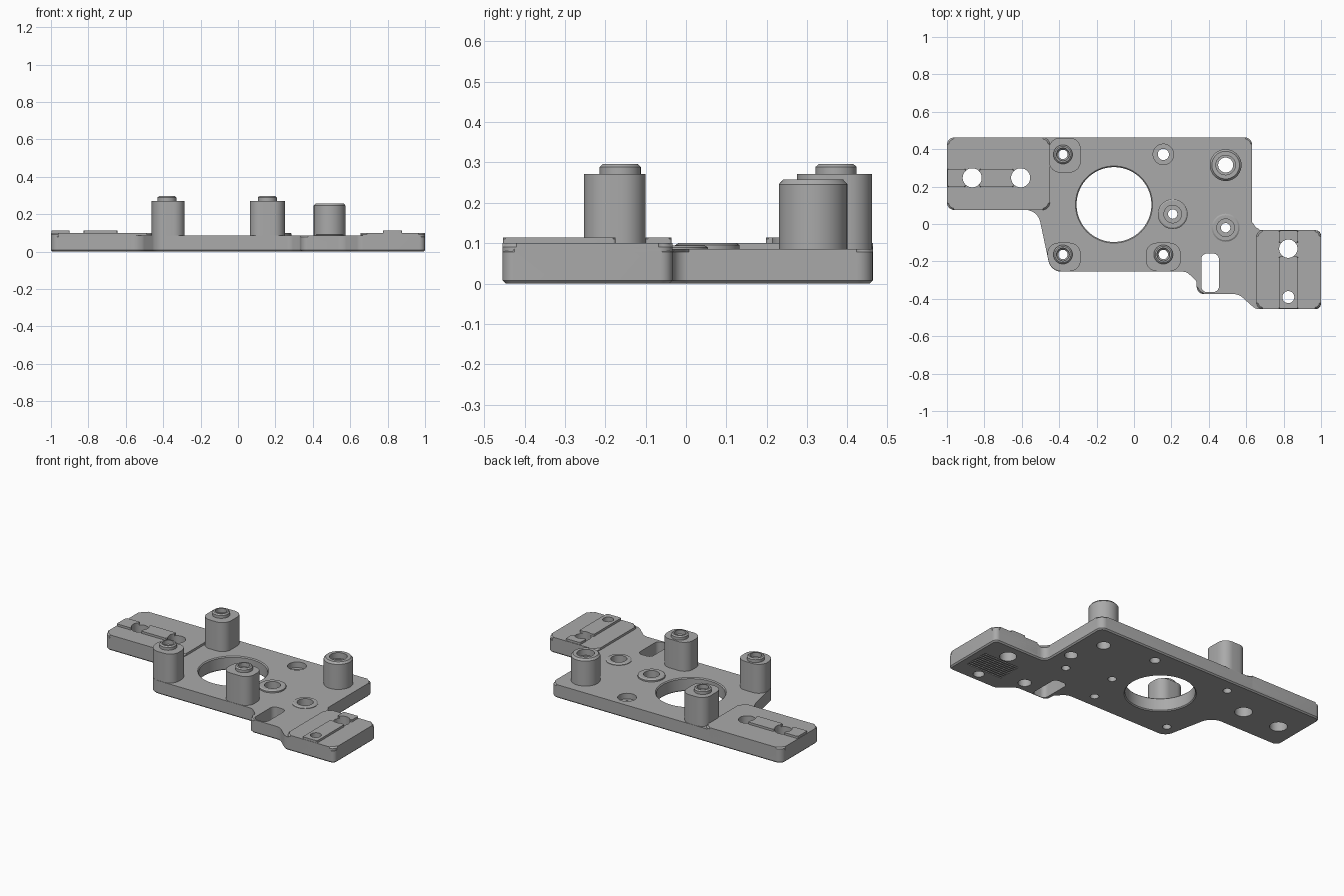
import bpy, bmesh, math
from mathutils import Vector

if "Cube" in bpy.data.objects:
    bpy.data.objects.remove(bpy.data.objects["Cube"], do_unlink=True)

grey = bpy.data.materials.new("plain_grey")
grey.use_nodes = True
grey.diffuse_color = (0.4, 0.4, 0.4, 1)
grey.node_tree.nodes["Principled BSDF"].inputs["Base Color"].default_value = (0.4, 0.4, 0.4, 1)


def make_object(name, bm):
    bmesh.ops.recalc_face_normals(bm, faces=bm.faces)
    mesh = bpy.data.meshes.new(name)
    bm.to_mesh(mesh)
    bm.free()
    mesh.materials.append(grey)
    obj = bpy.data.objects.new(name, mesh)
    bpy.context.scene.collection.objects.link(obj)
    return obj


def rounded(corners, steps=8):
    """Outline with a tangent arc at every (x, y, radius) corner."""
    out, n = [], len(corners)
    for i, (x, y, r) in enumerate(corners):
        p = Vector((x, y))
        a = (Vector(corners[i - 1][:2]) - p).normalized()
        b = (Vector(corners[(i + 1) % n][:2]) - p).normalized()
        if r == 0:
            out.append(p)
            continue
        half = a.angle(b) / 2
        centre = p + (a + b).normalized() * (r / math.sin(half))
        start = p + a * (r / math.tan(half)) - centre
        end = p + b * (r / math.tan(half)) - centre
        sweep = start.angle(end)
        for k in range(steps + 1):
            t = k / steps
            out.append(centre + (start * math.sin((1 - t) * sweep)
                                 + end * math.sin(t * sweep)) / math.sin(sweep))
    return out


def box_outline(x0, x1, y0, y1, r):
    return [(x0, y0, r), (x1, y0, r), (x1, y1, r), (x0, y1, r)]


def add_prism(bm, corners, z0, z1, top=0.0, bottom=0.0):
    pts = rounded(corners)
    low = [bm.verts.new((p.x, p.y, z0)) for p in pts]
    high = [bm.verts.new((p.x, p.y, z1)) for p in pts]
    base, cap = bm.faces.new(low[::-1]), bm.faces.new(high)
    for i in range(len(pts)):
        j = (i + 1) % len(pts)
        bm.faces.new((low[i], low[j], high[j], high[i]))
    for face, size in ((cap, top), (base, bottom)):
        if size:
            bmesh.ops.bevel(bm, geom=list(face.edges), offset=size,
                            segments=1, affect='EDGES')


def prism(name, corners, z0, z1, top=0.0, bottom=0.0):
    bm = bmesh.new()
    add_prism(bm, corners, z0, z1, top, bottom)
    return make_object(name, bm)


def add_lathe(bm, x, y, profile, sides=40):
    """Closed turned solid from (radius, z) pairs, bottom to top."""
    rings = [[bm.verts.new((x + r * math.cos(math.tau * k / sides),
                            y + r * math.sin(math.tau * k / sides), z))
              for k in range(sides)] for r, z in profile]
    bm.faces.new(rings[0][::-1])
    bm.faces.new(rings[-1])
    for a, b in zip(rings, rings[1:]):
        for k in range(sides):
            j = (k + 1) % sides
            bm.faces.new((a[k], a[j], b[j], b[k]))


def lathe(name, x, y, profile):
    bm = bmesh.new()
    add_lathe(bm, x, y, profile)
    return make_object(name, bm)


# Base plate and its two raised end pads
PLATE, PAD, RAIL = 0.086, 0.1, 0.114
parts = [prism("base_plate", [
    (-1, 0.463, 0.04), (-1, 0.075, 0.04), (-0.515, 0.075, 0.08), (-0.445, -0.255, 0.07),
    (0.28, -0.255, 0.05), (0.335, -0.305, 0.03), (0.335, -0.375, 0.04),
    (0.56, -0.375, 0.07), (0.65, -0.455, 0.05), (1, -0.455, 0.03),
    (1, -0.033, 0.03), (0.632, -0.033, 0.04), (0.632, 0.463, 0.04)],
    0, PLATE, 0.008, 0.008)]
parts.append(prism("right_pad", box_outline(-1, -0.45, 0.075, 0.463, 0.04), 0.02, PAD, 0.009))
parts.append(prism("left_pad", box_outline(0.655, 1, -0.455, -0.033, 0.035), 0.02, PAD, 0.009))

# Locating rails on the pads
for name, x0, x1, y0, y1 in (("right_rail_outer", -0.998, -0.9, 0.198, 0.295),
                             ("right_rail_inner", -0.825, -0.645, 0.198, 0.295),
                             ("left_rail_back", 0.775, 0.877, -0.1, -0.036),
                             ("left_rail_front", 0.775, 0.877, -0.453, -0.175)):
    parts.append(prism(name, box_outline(x0, x1, y0, y1, 0.006), 0.08, RAIL, 0.004))

# Three shaped standoffs with stepped pins
POST = 0.271
posts = {
    "back_right": (-0.38, 0.372, box_outline(-0.455, -0.285, 0.275, 0.461, 0.06)),
    "front_right": (-0.38, -0.163, [(-0.478, -0.1, 0.06), (-0.445, -0.253, 0.07),
                                    (-0.285, -0.253, 0.06), (-0.285, -0.1, 0.06)]),
    "front_left": (0.157, -0.163, box_outline(0.063, 0.25, -0.253, -0.1, 0.06))}
for name, (x, y, outline) in posts.items():
    parts.append(prism(name + "_standoff", outline, 0.03, POST))
    parts.append(lathe(name + "_pin", x, y, [(0.051, 0.2), (0.051, 0.289), (0.043, 0.296)]))

# Round column and two low bosses
COLUMN = (0.49, 0.315)
BOSSES = {"middle_boss": (0.207, 0.053, 0.08, 0.1), "left_boss": (0.49, -0.02, 0.075, 0.094)}
parts.append(lathe("round_column", *COLUMN, [(0.085, 0.03), (0.085, 0.246), (0.074, 0.258)]))
for name, (x, y, r, top) in BOSSES.items():
    parts.append(lathe(name, x, y, [(r, 0.03), (r, top - 0.005), (r - 0.008, top)]))

# Bores, slot and underside grooves cut from every part
bm = bmesh.new()
add_lathe(bm, -0.107, 0.104, [(0.212, -0.006), (0.2, 0.006), (0.2, 0.08), (0.212, 0.092)], 72)
for x, y, _ in posts.values():
    add_lathe(bm, x, y, [(0.025, -0.05), (0.025, 0.26), (0.034, 0.27), (0.034, 0.35)])
for x, y, r, top in BOSSES.values():
    add_lathe(bm, x, y, [(0.025, -0.05), (0.025, 0.05), (0.047, 0.05), (0.047, top + 0.05)])
add_lathe(bm, *COLUMN, [(0.04, -0.05), (0.04, 0.22), (0.052, 0.22), (0.052, 0.3)])
add_lathe(bm, 0.157, 0.372, [(0.03, -0.05), (0.03, 0.05), (0.055, 0.05), (0.055, 0.15)])
for x, y, r in ((-0.865, 0.247, 0.051), (-0.606, 0.247, 0.051),
                (0.825, -0.132, 0.049), (0.825, -0.391, 0.032)):
    add_lathe(bm, x, y, [(r, -0.05), (r, 0.2)])
for x, y in ((0.56, -0.3), (0.56, 0.11)):
    add_lathe(bm, x, y, [(0.038, -0.05), (0.038, 0.05)])
add_prism(bm, box_outline(0.36, 0.454, -0.364, -0.158, 0.03), -0.05, 0.15)
for i in range(9):
    y = -0.345 + i * 0.0185
    add_prism(bm, box_outline(0.7, 0.95, y, y + 0.009, 0), -0.02, 0.015)
cutter = make_object("bore_cutter", bm)
cutter.hide_render = True
cutter.hide_set(True)

for obj in parts:
    cut = obj.modifiers.new("bores", 'BOOLEAN')
    cut.operation, cut.solver, cut.object = 'DIFFERENCE', 'EXACT', cutter
    bpy.ops.object.select_all(action='DESELECT')
    obj.select_set(True)
    bpy.context.view_layer.objects.active = obj
    bpy.ops.object.modifier_apply(modifier=cut.name)
    bpy.ops.object.shade_smooth_by_angle(angle=math.radians(30))
